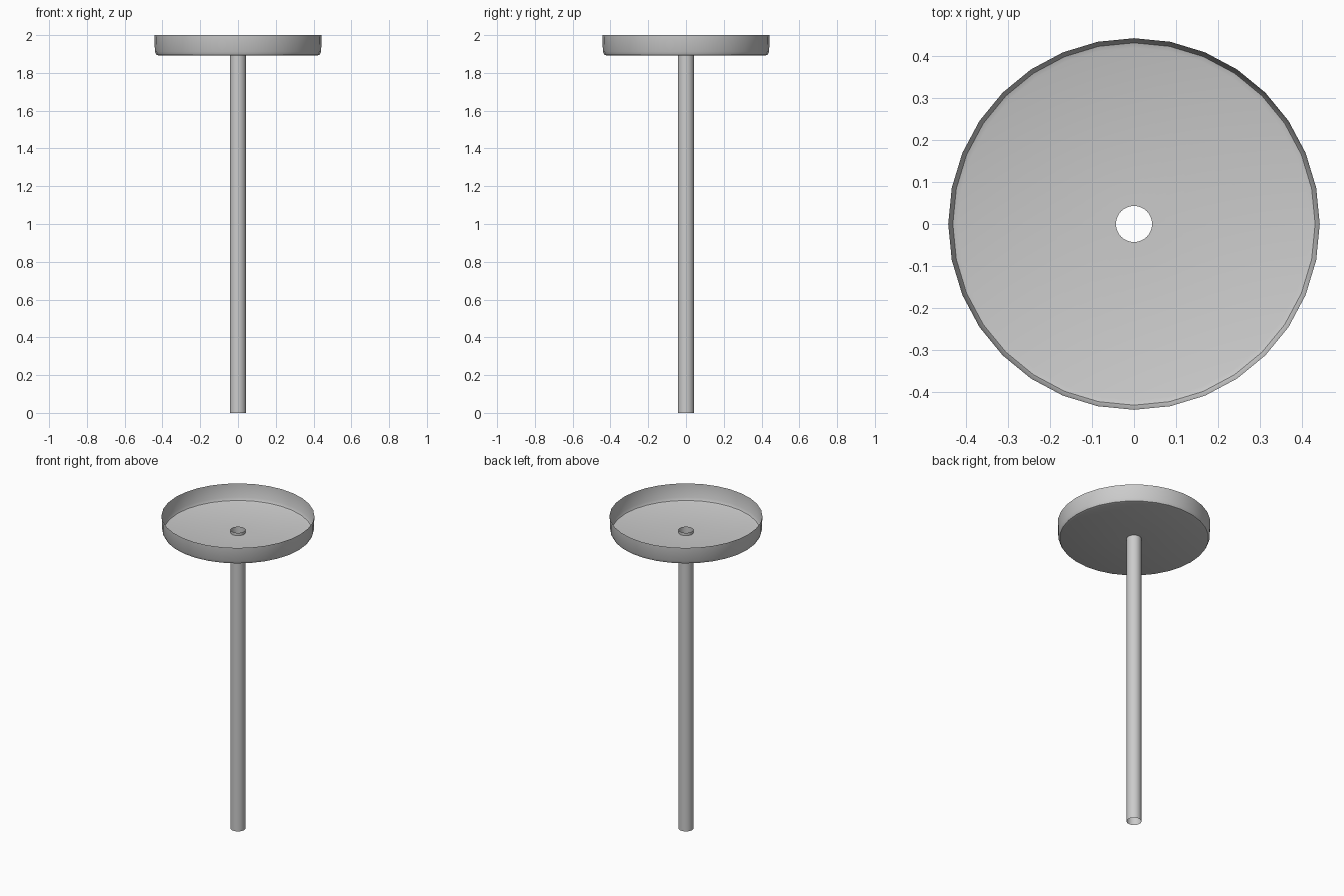
import bpy, bmesh, math

cube = bpy.data.objects.get("Cube")
if cube:
    bpy.data.objects.remove(cube)

SIDES = 32
GREY = (0.6, 0.6, 0.6, 1.0)

metal = bpy.data.materials.new("plain grey")
metal.use_nodes = True
metal.diffuse_color = GREY
metal.node_tree.nodes["Principled BSDF"].inputs["Base Color"].default_value = GREY


def lathe(name, profile):
    """Spin a (radius, height) profile around z into an open sheet."""
    bm = bmesh.new()
    rings = [[bm.verts.new((r * math.cos(a), r * math.sin(a), z))
              for a in (2 * math.pi * i / SIDES for i in range(SIDES))]
             for r, z in profile]
    for low, high in zip(rings, rings[1:]):
        for i in range(SIDES):
            j = (i + 1) % SIDES
            bm.faces.new((low[i], low[j], high[j], high[i]))
    mesh = bpy.data.meshes.new(name)
    bm.to_mesh(mesh)
    bm.free()
    mesh.materials.append(metal)
    obj = bpy.data.objects.new(name, mesh)
    bpy.context.collection.objects.link(obj)
    bpy.ops.object.select_all(action='DESELECT')
    obj.select_set(True)
    bpy.context.view_layer.objects.active = obj
    bpy.ops.object.shade_smooth_by_angle(angle=math.radians(35))
    return obj


# Hollow stem, open at both ends and standing just proud of the dish floor
lathe("stem", [(0.043, 0.0), (0.043, 1.91)])

# Shallow dish: floor around the stem, rounded lower edge, upright wall
lathe("dish", [(0.043, 1.892), (0.42, 1.892), (0.432, 1.896),
               (0.44, 1.913), (0.443, 2.0)])
